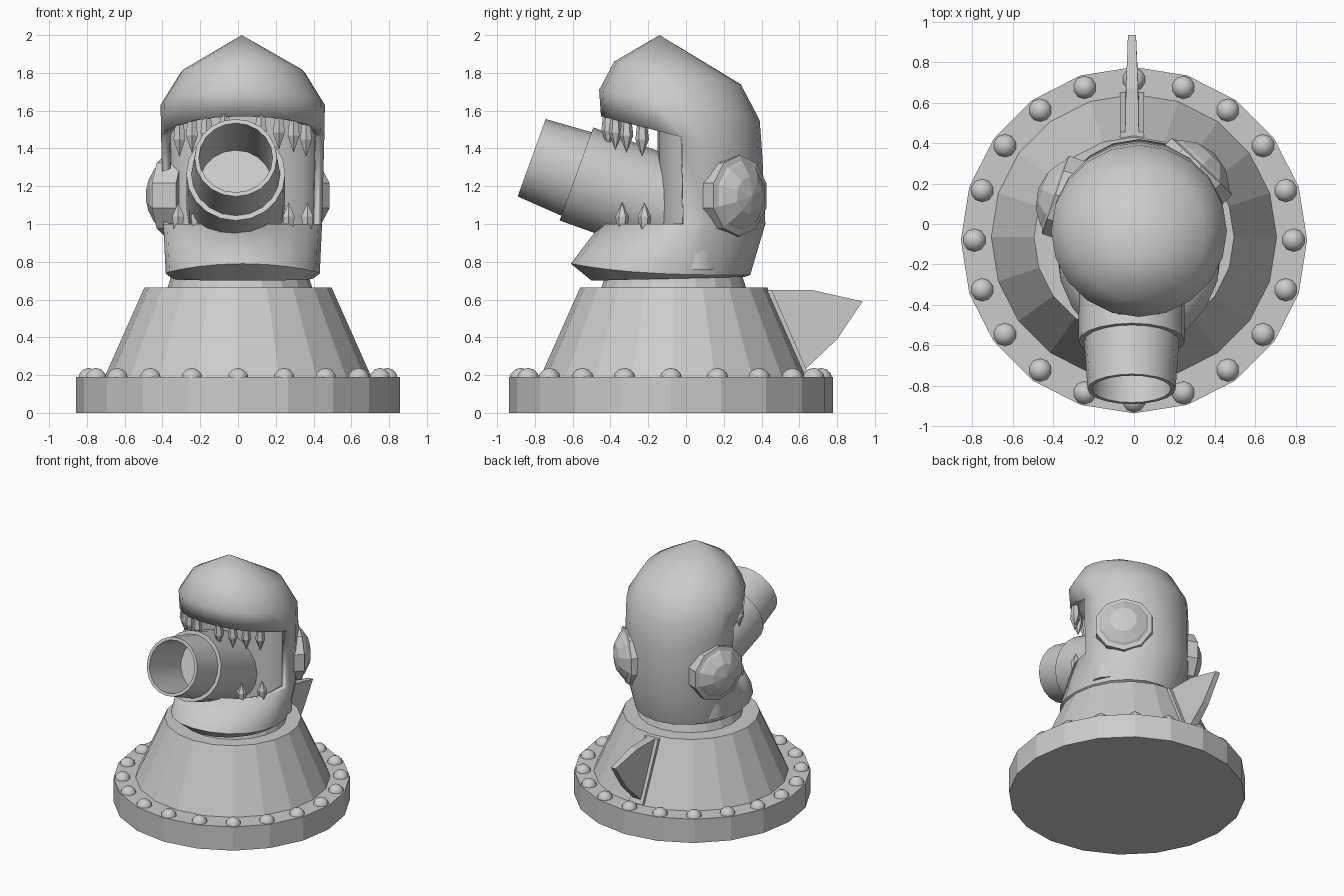
import bpy, bmesh
from math import sin, cos, pi, radians
from mathutils import Vector, Matrix

if "Cube" in bpy.data.objects:
    bpy.data.objects.remove(bpy.data.objects["Cube"])


def loft(name, rings, mat=None, smooth=None, drop=None):
    """Skin a list of rings (a one-point ring is a tip) and cap both ends."""
    bm = bmesh.new()
    rows = [[bm.verts.new(p) for p in r] for r in rings]
    doomed = []
    for k, (a, b) in enumerate(zip(rows, rows[1:])):
        n = max(len(a), len(b))
        for i in range(n):
            j = (i + 1) % n
            if len(a) == 1:
                vs = [a[0], b[i], b[j]]
            elif len(b) == 1:
                vs = [a[i], b[0], a[j]]
            else:
                vs = [a[i], b[i], b[j], a[j]]
            f = bm.faces.new(vs)
            if drop and drop(k, i):
                doomed.append(f)
    for end in (rows[0], rows[-1]):
        if len(end) > 2:
            bm.faces.new(end)
    bmesh.ops.recalc_face_normals(bm, faces=bm.faces)
    if doomed:
        bmesh.ops.delete(bm, geom=doomed, context='FACES')
    me = bpy.data.meshes.new(name)
    bm.to_mesh(me)
    bm.free()
    ob = bpy.data.objects.new(name, me)
    bpy.context.collection.objects.link(ob)
    if mat:
        ob.matrix_world = mat
    if smooth:
        bpy.ops.object.select_all(action='DESELECT')
        ob.select_set(True)
        bpy.context.view_layer.objects.active = ob
        bpy.ops.object.shade_smooth_by_angle(angle=radians(smooth))
    return ob


def turned(profile, n):
    """Rings around local z from (radius, z) pairs; radius 0 is a tip."""
    return [[(r * sin(2 * pi * i / n), -r * cos(2 * pi * i / n), z) for i in range(n)]
            if r else [(0, 0, z)] for r, z in profile]


def aim(pos, direction):
    q = Vector(direction).to_track_quat('Z', 'Y')
    return Matrix.Translation(pos) @ q.to_matrix().to_4x4()


# Base disc, conical pedestal and neck
CY = -0.08
loft("base_disc", turned([(0.857, 0), (0.857, 0.19)], 20), Matrix.Translation((0, CY, 0)))
loft("pedestal", turned([(0.715, 0.17), (0.495, 0.665)], 20), Matrix.Translation((0, -0.065, 0)))
loft("neck", turned([(0.39, 0.64), (0.34, 0.8)], 20), Matrix.Translation((0.01, -0.065, 0)))

# Rivets around the base
for i in range(20):
    a = 2 * pi * i / 20
    loft("rivet", turned([(0.06 * sin(pi * k / 6), 0.06 * cos(pi * k / 6)) if 0 < k < 6
                          else (0, 0.06 * (1 if k == 0 else -1)) for k in range(7)], 10),
         Matrix.Translation((0.79 * sin(a), CY + 0.795 * cos(a), 0.178)), 40)

# Rear fin and its mounting plate
fin = [(0.40, 0.65, 0.035), (0.67, 0.65, 0.03), (0.935, 0.59, 0.02), (0.80, 0.39, 0.025), (0.60, 0.2, 0.035)]
loft("rear_fin", [[(-0.01 + s * w, y, z) for y, z, w in fin] for s in (-1, 1)])
plate = [(0.40, 0.65), (0.455, 0.65), (0.65, 0.2), (0.55, 0.2)]
loft("fin_plate", [[(x, y, z) for y, z in plate] for x in (-0.07, 0.05)])

# Head: a hollow tilted shell with an open mouth
N, HX = 20, 0.025


def head_ring(yf, zf, yb, zb, hw, p=1):
    pts = []
    for i in range(N):
        t = 2 * pi * i / N
        f = (1 + cos(t)) / 2
        pts.append((HX + hw * sin(t), yb + (yf - yb) * f, zb + (zf - zb) * f ** p))
    return pts


head = loft("head_shell", [
    [(0.02, -0.14, 2.0)],
    head_ring(-0.38, 1.86, 0.29, 1.74, 0.33),
    head_ring(-0.46, 1.71, 0.39, 1.55, 0.435),
    head_ring(-0.45, 1.57, 0.405, 1.35, 0.432),
    head_ring(-0.45, 1.0, 0.42, 1.0, 0.42),
    head_ring(-0.61, 0.79, 0.34, 0.73, 0.408, 3),
    head_ring(-0.50, 0.70, 0.31, 0.72, 0.37),
], smooth=38, drop=lambda k, i: k == 3 and cos(2 * pi * (i + 0.5) / N) > 0)
sol = head.modifiers.new("thickness", 'SOLIDIFY')
sol.thickness, sol.offset = 0.045, -1

# Wall at the back of the mouth
loft("mouth_wall", [head_ring(-0.15, z, 0.25, z, 0.395) for z in (0.76, 1.58)], smooth=38)

# Barrel: wide sleeve, narrow muzzle, bore
loft("barrel", turned([(0.26, -0.60), (0.262, 0), (0.235, 0), (0.218, 0.252),
                       (0.195, 0.252), (0.195, -0.17)], 20),
     aim((-0.012, -0.58, 1.265), (0, -0.94, 0.34)), 30)


# Teeth along both jaws, mirrored about the head centre
def teeth(name, angles, zfun, length, up):
    for s in (-1, 1):
        for deg in angles:
            a = radians(deg)
            y = -0.015 - 0.41 * cos(a)
            loft(name, turned([(0.025, -0.03), (0.036, 0.4 * length), (0, length)], 6),
                 aim((HX + s * 0.395 * sin(a), y, zfun(y)), (0, 0, up)))


teeth("upper_tooth", (14, 29, 43, 58), lambda y: 1.45 - 0.257 * y, 0.155, -1)
teeth("lower_tooth", (38, 60), lambda y: 0.99, 0.125, 1)

# Faceted porthole eyes on the sides
for name, pos, d in (("right_eye", (0.325, 0.275, 1.15), (0.68, 0.73, 0)),
                     ("left_eye", (-0.375, 0.14, 1.15), (-0.945, 0.326, 0))):
    loft(name, turned([(0.215, -0.12), (0.215, 0.015), (0.185, 0.025), (0.17, 0.04),
                       (0.10, 0.085), (0, 0.105)], 10), aim(pos, d))
